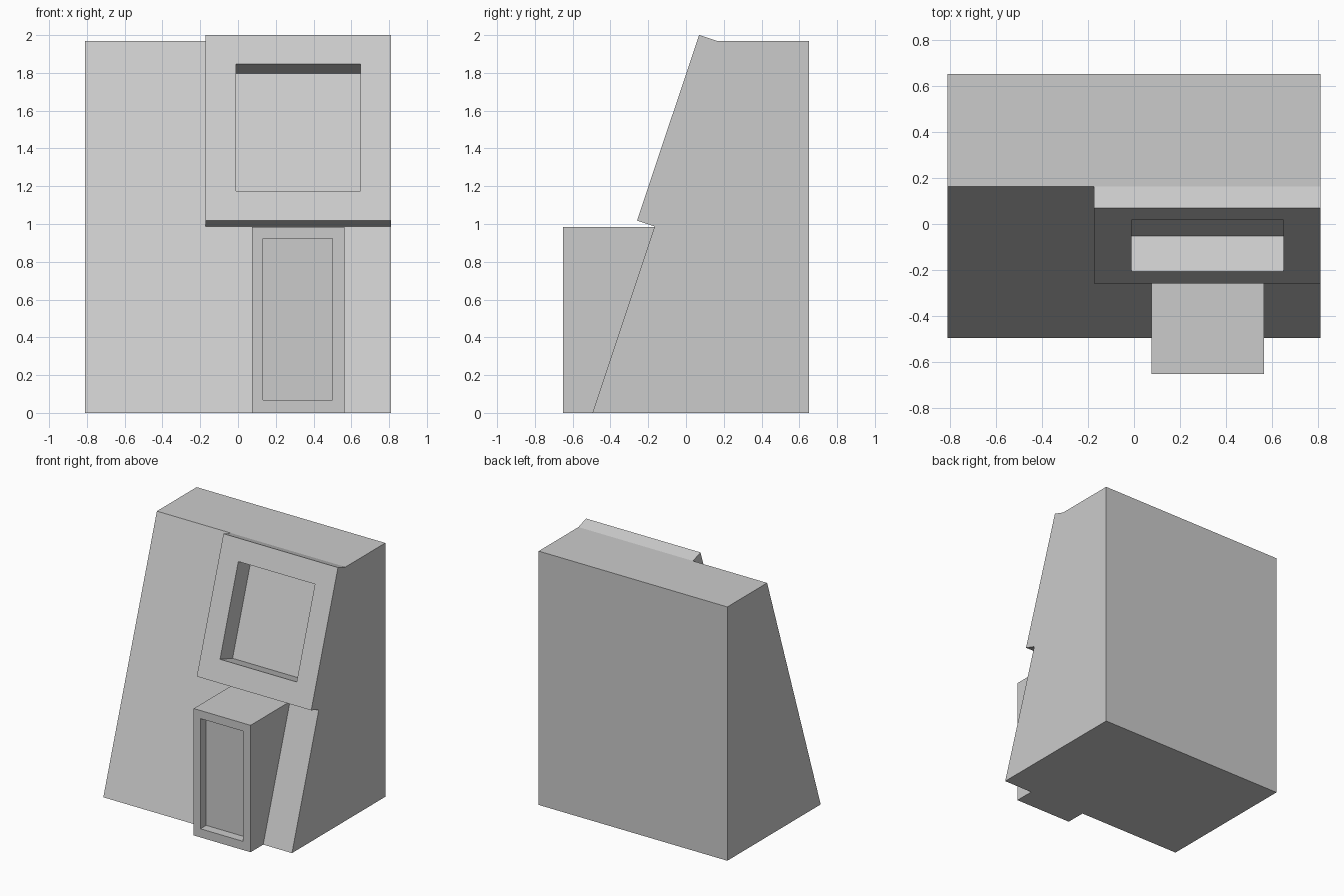
import bpy, bmesh
from mathutils import Vector

if "Cube" in bpy.data.objects:
    bpy.data.objects.remove(bpy.data.objects["Cube"])

# Sloped front line, as (y, z)
FOOT, CREST = Vector((-0.495, 0.0)), Vector((0.162, 1.97))
UP = (CREST - FOOT).normalized()
OUT = Vector((-UP.y, UP.x))


def slope(z, offset=0.0):
    """Point on the sloped front at height z, moved outward by offset."""
    return FOOT + UP * (z / UP.y) + OUT * offset


def prism(name, x0, x1, profile):
    """Extrude a (y, z) profile from x0 to x1."""
    bm = bmesh.new()
    face = bm.faces.new([bm.verts.new((x0, p[0], p[1])) for p in profile])
    ext = bmesh.ops.extrude_face_region(bm, geom=[face])
    verts = [v for v in ext["geom"] if isinstance(v, bmesh.types.BMVert)]
    bmesh.ops.translate(bm, vec=(x1 - x0, 0, 0), verts=verts)
    bmesh.ops.recalc_face_normals(bm, faces=bm.faces)
    mesh = bpy.data.meshes.new(name)
    bm.to_mesh(mesh)
    bm.free()
    obj = bpy.data.objects.new(name, mesh)
    bpy.context.collection.objects.link(obj)
    return obj


def combine(target, other, operation):
    """Apply a boolean and discard the helper."""
    mod = target.modifiers.new(operation.lower(), 'BOOLEAN')
    mod.operation, mod.solver, mod.object = operation, 'EXACT', other
    bpy.context.view_layer.objects.active = target
    bpy.ops.object.modifier_apply(modifier=mod.name)
    bpy.data.objects.remove(other)


# Main wedge-shaped block
body = prism("building", -0.81, 0.81, [FOOT, (0.65, 0), (0.65, 1.97), CREST])

# Raised window panel on the slope
T = 0.098
panel = prism("window_panel", -0.173, 0.81,
              [slope(0.987), slope(0.987, T), slope(1.97, T), CREST, (0.3, 1.3)])
combine(body, panel, 'UNION')

# Entrance porch
porch = prism("porch", 0.075, 0.563,
              [(-0.65, 0), (-0.65, 0.985), (0.0, 0.985), (0.0, 0)])
combine(body, porch, 'UNION')

# Window recess, square to the slope
D = T - 0.163
lo, hi = 1.175 - OUT.y * T, 1.848 - OUT.y * T
window = prism("window_cutter", -0.01, 0.648,
               [slope(lo, D), slope(lo, 0.3), slope(hi, 0.3), slope(hi, D)])
combine(body, window, 'DIFFERENCE')

# Door recess
door = prism("door_cutter", 0.133, 0.5,
             [(-0.8, 0.067), (-0.8, 0.922), (-0.58, 0.922), (-0.58, 0.067)])
combine(body, door, 'DIFFERENCE')
